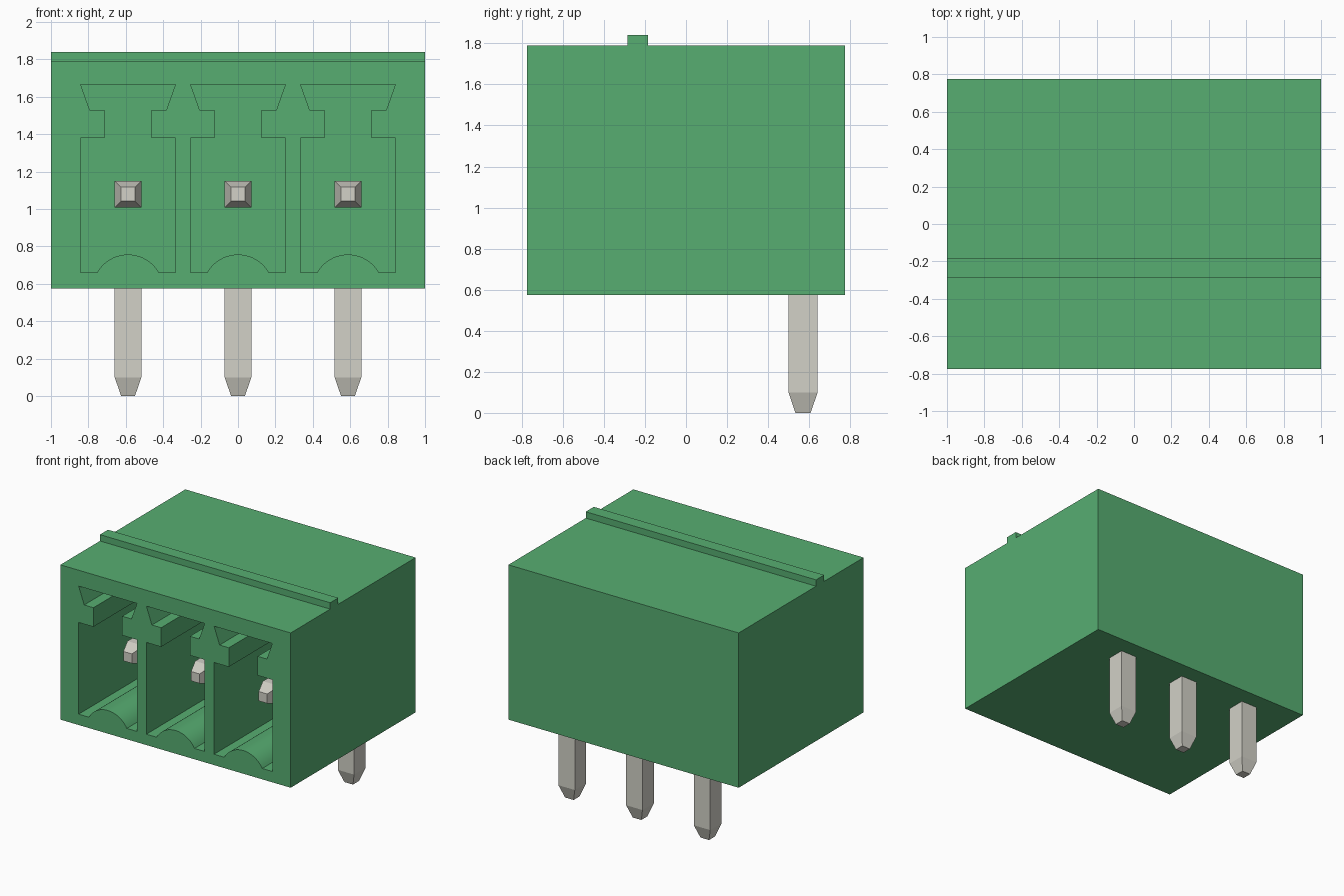
import bpy, bmesh, math
from mathutils import Vector

if "Cube" in bpy.data.objects:
    bpy.data.objects.remove(bpy.data.objects["Cube"], do_unlink=True)


def material(name, rgb):
    m = bpy.data.materials.new(name)
    m.use_nodes = True
    m.diffuse_color = (*rgb, 1)
    m.node_tree.nodes["Principled BSDF"].inputs["Base Color"].default_value = (*rgb, 1)
    return m


green = material("green plastic", (0.095, 0.42, 0.167))
metal = material("tinned metal", (0.645, 0.638, 0.572))


def prism(name, outline, offset, mat):
    """Closed outline of 3D points, extruded along offset."""
    bm = bmesh.new()
    face = bm.faces.new([bm.verts.new(p) for p in outline])
    extruded = bmesh.ops.extrude_face_region(bm, geom=[face])["geom"]
    moved = [g for g in extruded if isinstance(g, bmesh.types.BMVert)]
    bmesh.ops.translate(bm, vec=Vector(offset), verts=moved)
    bmesh.ops.recalc_face_normals(bm, faces=bm.faces)
    return make_object(name, bm, mat)


def make_object(name, bm, mat):
    mesh = bpy.data.meshes.new(name)
    bm.to_mesh(mesh)
    bm.free()
    mesh.materials.append(mat)
    obj = bpy.data.objects.new(name, mesh)
    bpy.context.collection.objects.link(obj)
    return obj


def square(bm, centre, u, v, half):
    c, u, v = Vector(centre), Vector(u) * half, Vector(v) * half
    return [bm.verts.new(c + u * a + v * b) for a, b in ((-1, -1), (1, -1), (1, 1), (-1, 1))]


# Sizes
PITCH, FRONT, BACK = 0.588, -0.775, 0.775
FLOOR, ROOF, RIDGE = 0.575, 1.79, 1.84
SOCKET_BACK, PIN_Y, PIN_Z, PIN_TIP = 0.4, 0.57, 1.08, -0.53
PIN, POINT, TAPER = 0.071, 0.037, 0.1

# Housing with the ridge across its roof
side = [(FRONT, FLOOR), (BACK, FLOOR), (BACK, ROOF), (-0.185, ROOF),
        (-0.185, RIDGE), (-0.285, RIDGE), (-0.285, ROOF), (FRONT, ROOF)]
housing = prism("housing", [(-1, y, z) for y, z in side], (2, 0, 0), green)

# Socket outline: right half, then its mirror, then the arched floor
half = [(0.253, 0.66), (0.253, 1.38), (0.125, 1.38), (0.125, 1.53), (0.205, 1.53), (0.253, 1.665)]
arch_half, arch_rise, base = 0.165, 0.097, half[0][1]
radius = (arch_half ** 2 + arch_rise ** 2) / (2 * arch_rise)
sweep = math.asin(arch_half / radius)
steps = 20
arch = []
for i in range(steps + 1):
    a = sweep * (2 * i / steps - 1)
    arch.append((radius * math.sin(a), base + arch_rise - radius * (1 - math.cos(a))))
socket = half + [(-x, z) for x, z in reversed(half)] + arch

# Cut the three sockets into the housing
cutters = []
for i in (-1, 0, 1):
    cutter = prism("socket_cutter", [(x + i * PITCH, FRONT - 0.1, z) for x, z in socket],
                   (0, SOCKET_BACK - FRONT + 0.1, 0), green)
    cutter.hide_render = True
    cutters.append(cutter)
    cut = housing.modifiers.new("socket", "BOOLEAN")
    cut.operation, cut.solver, cut.object = "DIFFERENCE", "EXACT", cutter
bpy.context.view_layer.update()
result = bpy.data.meshes.new_from_object(housing.evaluated_get(bpy.context.evaluated_depsgraph_get()))
housing.modifiers.clear()
housing.data = result
for cutter in cutters:
    bpy.data.objects.remove(cutter, do_unlink=True)
bpy.ops.object.select_all(action="DESELECT")
housing.select_set(True)
bpy.context.view_layer.objects.active = housing
bpy.ops.object.shade_smooth_by_angle(angle=math.radians(20))

# Bent square pins with tapered points at both ends
X, Y, Z = Vector((1, 0, 0)), Vector((0, 1, 0)), Vector((0, 0, 1))
for i, name in enumerate(("right_pin", "middle_pin", "left_pin")):
    x = (i - 1) * PITCH
    bm = bmesh.new()
    rings = [square(bm, (x, PIN_TIP, PIN_Z), X, Z, POINT),
             square(bm, (x, PIN_TIP + TAPER, PIN_Z), X, Z, PIN),
             square(bm, (x, PIN_Y, PIN_Z), X, Y + Z, PIN),
             square(bm, (x, PIN_Y, TAPER), X, Y, PIN),
             square(bm, (x, PIN_Y, 0), X, Y, POINT)]
    for a, b in zip(rings, rings[1:]):
        for k in range(4):
            n = (k + 1) % 4
            bm.faces.new((a[k], a[n], b[n], b[k]))
    bm.faces.new(rings[0])
    bm.faces.new(rings[-1])
    bmesh.ops.recalc_face_normals(bm, faces=bm.faces)
    make_object(name, bm, metal)
